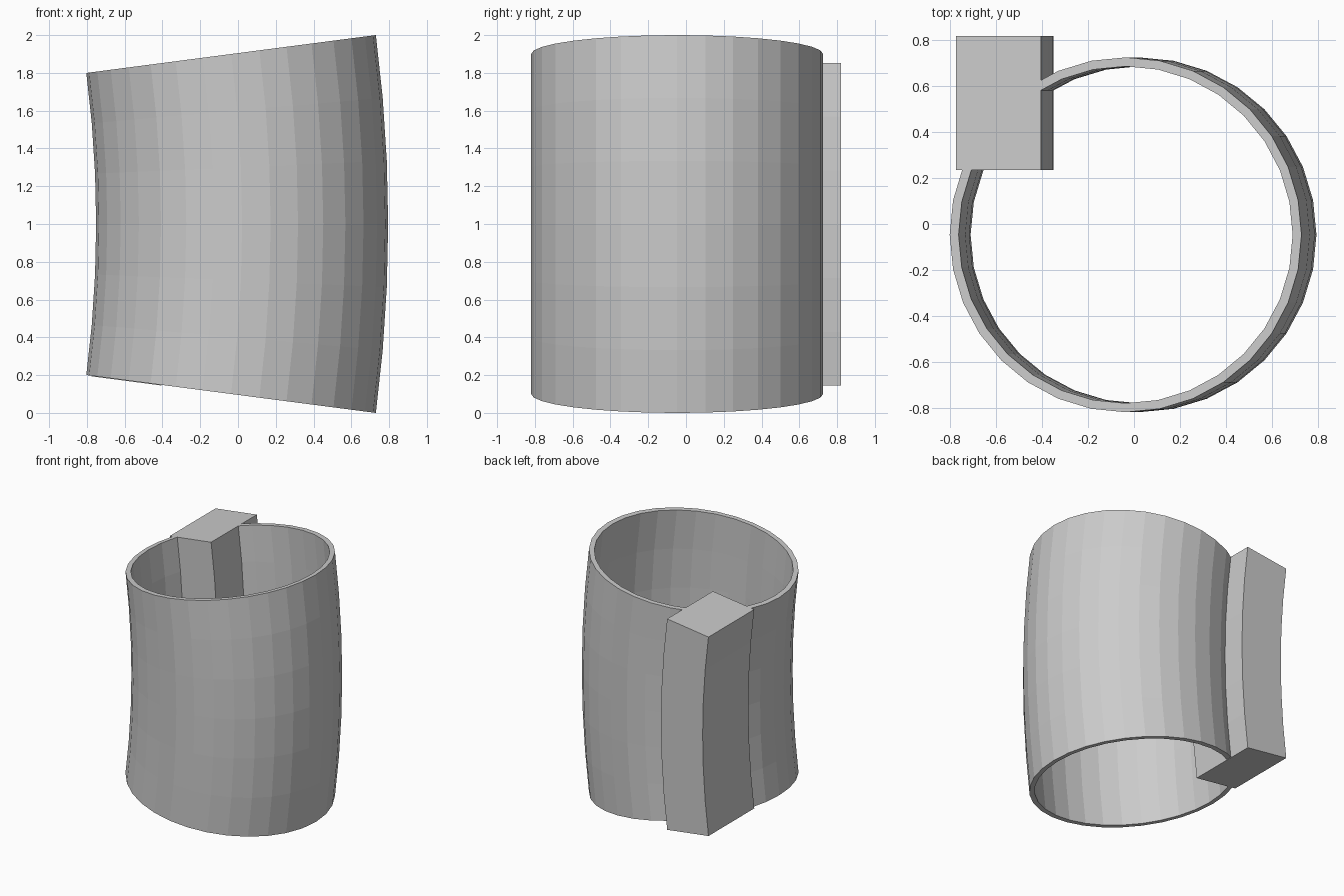
import bpy, bmesh
from math import sin, cos, pi

if "Cube" in bpy.data.objects:
    bpy.data.objects.remove(bpy.data.objects["Cube"])

CX, HALF, LEVELS = -6.92, 0.13, 6   # bend centre, half bend angle, height steps


def bend(x, y, t):
    """Place a mid-height section point at bend angle t."""
    r = x - CX
    return (CX + r * cos(t), y, 1 + r * sin(t))


def sweep(name, loops, low=-HALF):
    """Sweep a solid outline, or an outer and inner outline, along the bend."""
    bm = bmesh.new()
    ends = []
    for loop in loops:
        rows = []
        for k in range(LEVELS + 1):
            t = low + (HALF - low) * k / LEVELS
            rows.append([bm.verts.new(bend(x, y, t)) for x, y in loop])
        n = len(loop)
        for a, b in zip(rows, rows[1:]):
            for i in range(n):
                j = (i + 1) % n
                bm.faces.new((a[i], a[j], b[j], b[i]))
        ends.append((rows[0], rows[-1]))
    for e in (0, 1):
        if len(loops) == 1:
            bm.faces.new(ends[0][e])
        else:
            a, b = ends[0][e], ends[1][e]
            for i in range(len(a)):
                j = (i + 1) % len(a)
                bm.faces.new((a[i], a[j], b[j], b[i]))
    bmesh.ops.recalc_face_normals(bm, faces=bm.faces)
    mesh = bpy.data.meshes.new(name)
    bm.to_mesh(mesh)
    bm.free()
    obj = bpy.data.objects.new(name, mesh)
    bpy.context.collection.objects.link(obj)
    return obj


def circle(r, n=32):
    return [(0.022 + r * cos(2 * pi * i / n), -0.047 + r * sin(2 * pi * i / n))
            for i in range(n)]


# Hollow curved tube
sweep("curved_tube", [circle(0.773), circle(0.734)])

# Solid block through the tube wall at the back left
sweep("side_block", [[(-0.723, 0.235), (-0.35, 0.235), (-0.35, 0.82), (-0.723, 0.82)]],
      low=-HALF - 0.0005)
